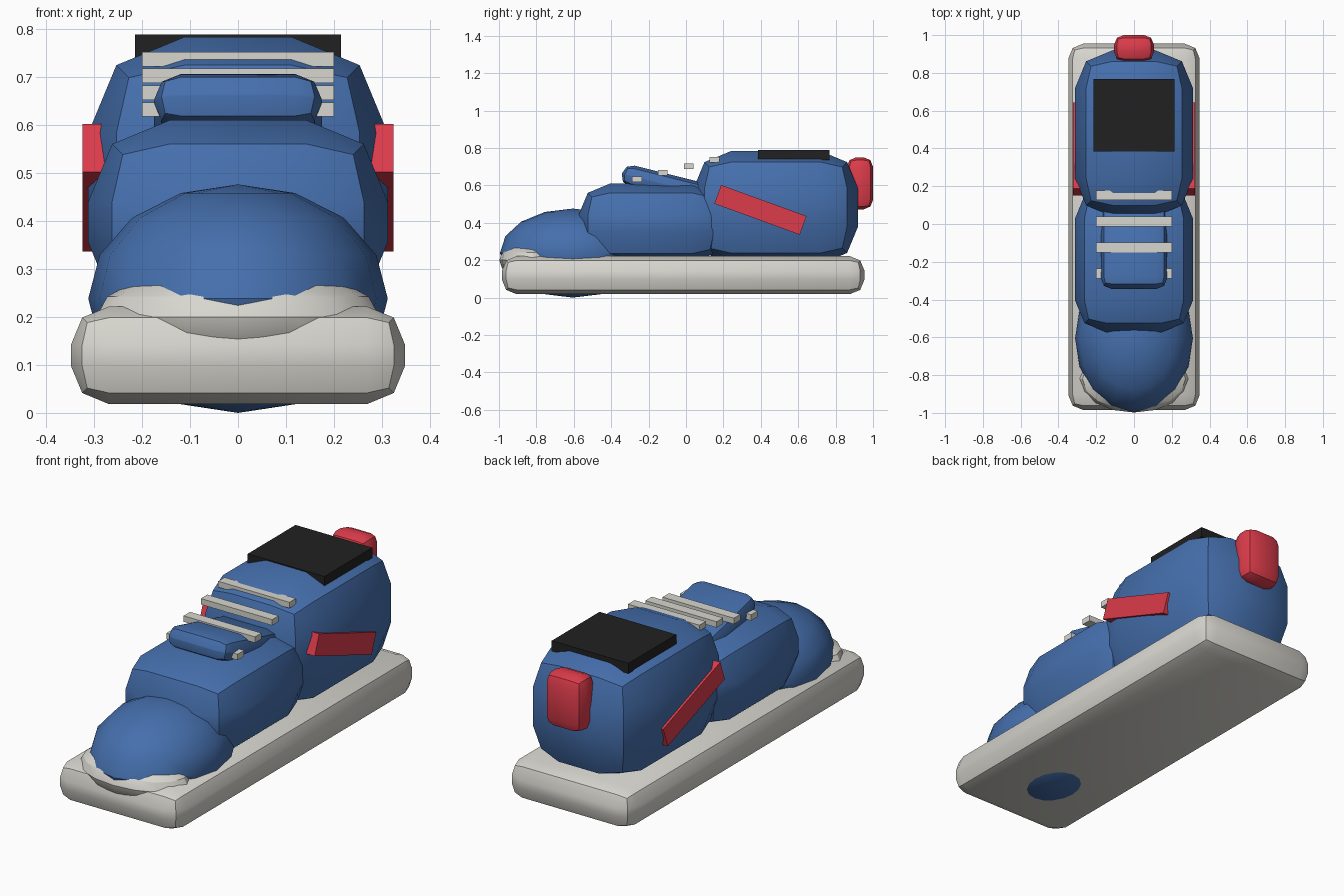
import bpy, bmesh, math
from mathutils import Matrix, Vector

old = bpy.data.objects.get("Cube")
if old:
    bpy.data.objects.remove(old)


def material(name, rgb):
    m = bpy.data.materials.new(name)
    m.use_nodes = True
    color = (*rgb, 1)
    m.diffuse_color = color
    node = next(n for n in m.node_tree.nodes if n.type == 'BSDF_PRINCIPLED')
    node.inputs["Base Color"].default_value = color
    return m


BLUE = material("blue_fabric", (0.06, 0.16, 0.42))
WHITE = material("off_white_rubber", (0.68, 0.67, 0.62))
RED = material("red_trim", (0.72, 0.045, 0.07))
BLACK = material("black_lining", (0.015, 0.015, 0.015))


def finish(name, bm, mat, location, tilt=0):
    mesh = bpy.data.meshes.new(name)
    bm.to_mesh(mesh)
    bm.free()
    mesh.materials.append(mat)
    obj = bpy.data.objects.new(name, mesh)
    bpy.context.collection.objects.link(obj)
    obj.location = location
    obj.rotation_euler.x = math.radians(tilt)
    bpy.ops.object.select_all(action='DESELECT')
    obj.select_set(True)
    bpy.context.view_layer.objects.active = obj
    bpy.ops.object.shade_smooth_by_angle(angle=math.radians(30))
    return obj


def box(name, mat, low, high, bevel=0, tilt=0):
    """Box between two corners, edges rounded in two steps, tilted about x."""
    low, high = Vector(low), Vector(high)
    bm = bmesh.new()
    bmesh.ops.create_cube(bm, size=1, matrix=Matrix.Diagonal((*(high - low), 1)))
    if bevel:
        bmesh.ops.bevel(bm, geom=bm.edges[:], offset=bevel, segments=2,
                        profile=0.5, affect='EDGES', clamp_overlap=True)
    return finish(name, bm, mat, (low + high) / 2, tilt)


def ellipsoid(name, mat, center, radii):
    bm = bmesh.new()
    bmesh.ops.create_uvsphere(bm, u_segments=16, v_segments=8, radius=1,
                              matrix=Matrix.Diagonal((*radii, 1)))
    return finish(name, bm, mat, center)


# Sole and main body
box("sole", WHITE, (-0.348, -0.985, 0.018), (0.348, 0.955, 0.222), 0.08)
box("heel_body", BLUE, (-0.312, 0.04, 0.18), (0.312, 0.92, 0.783), 0.2)
box("midfoot_body", BLUE, (-0.312, -0.575, 0.185), (0.312, 0.2, 0.61), 0.17)

# Rounded toe with its rubber cap
ellipsoid("toe_box", BLUE, (0, -0.605, 0.238), (0.312, 0.39, 0.238))
ellipsoid("toe_cap", WHITE, (0, -0.82, 0.2), (0.295, 0.178, 0.11))

# Tongue and laces
box("tongue", BLUE, (-0.175, -0.35, 0.545), (0.175, 0.15, 0.66), 0.055, tilt=-14)
for i in range(4):
    y, z = -0.262 + 0.138 * i, 0.632 + 0.035 * i
    box(f"lace_{i + 1}", WHITE, (-0.2, y - 0.026, z - 0.015), (0.2, y + 0.026, z + 0.015))

# Ankle opening and heel tab
box("ankle_opening", BLACK, (-0.215, 0.385, 0.736), (0.215, 0.768, 0.788))
box("heel_tab", RED, (-0.105, 0.86, 0.472), (0.105, 1.0, 0.75), 0.05)

# Slanted side stripes
for side, s in (("left", 1), ("right", -1)):
    x = 0.298 * s
    box(f"{side}_stripe", RED, (x - 0.026, 0.155, 0.416), (x + 0.026, 0.641, 0.522), tilt=-20)
